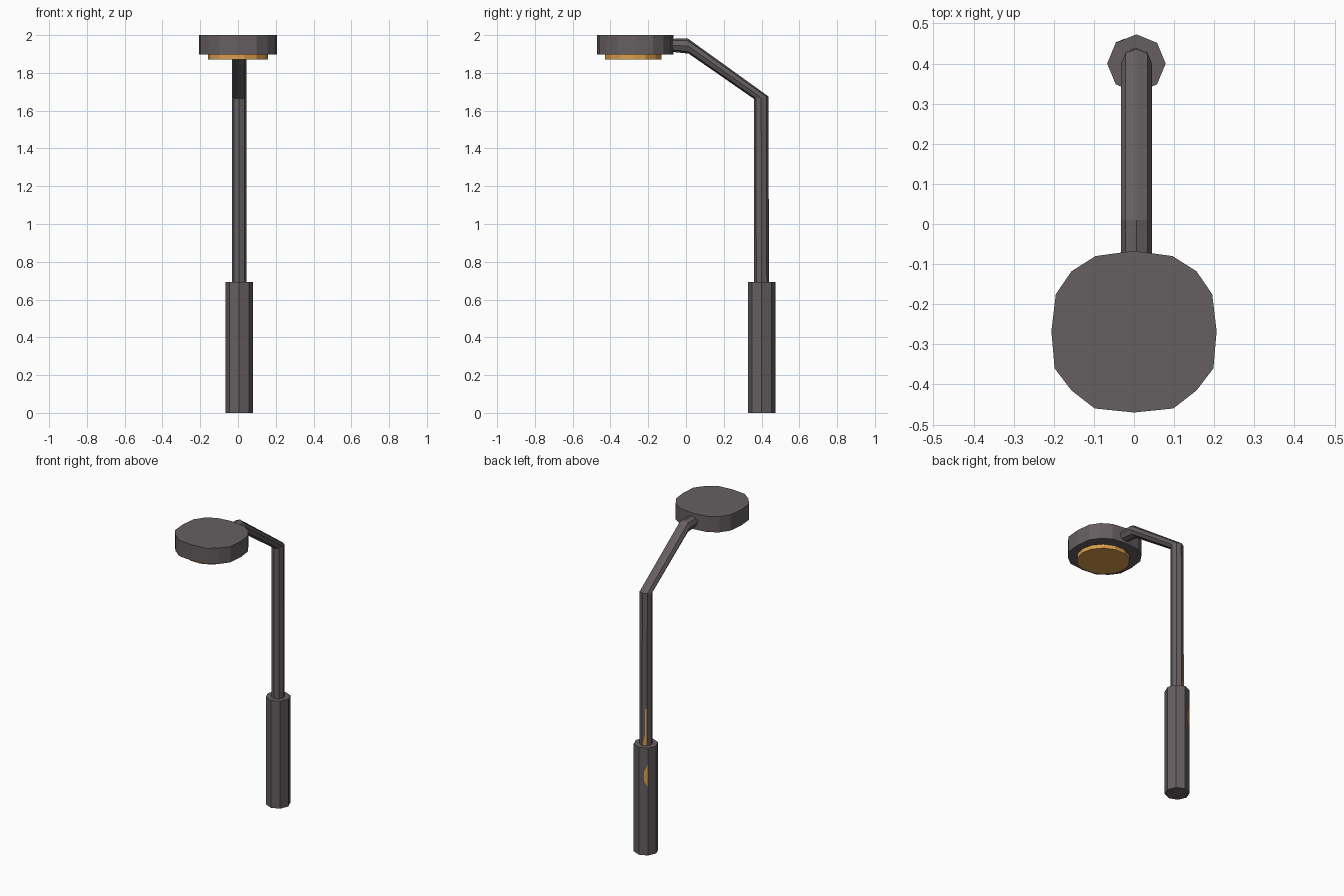
import bpy, math
from mathutils import Vector

if "Cube" in bpy.data.objects:
    bpy.data.objects.remove(bpy.data.objects["Cube"])


def material(name, rgb):
    m = bpy.data.materials.new(name)
    m.diffuse_color = (*rgb, 1)
    m.use_nodes = True
    m.node_tree.nodes["Principled BSDF"].inputs["Base Color"].default_value = m.diffuse_color
    return m


METAL = material("dark grey metal", (0.13, 0.113, 0.118))
AMBER = material("amber", (0.70, 0.34, 0.075))


def loft(name, rings, mat):
    """Skin a list of equal-sized rings and cap both ends."""
    n = len(rings[0])
    verts = [v for r in rings for v in r]
    faces = [[k * n + i, k * n + (i + 1) % n, (k + 1) * n + (i + 1) % n, (k + 1) * n + i]
             for k in range(len(rings) - 1) for i in range(n)]
    faces += [list(range(n))[::-1], [(len(rings) - 1) * n + i for i in range(n)]]
    me = bpy.data.meshes.new(name)
    me.from_pydata(verts, [], faces)
    me.materials.append(mat)
    ob = bpy.data.objects.new(name, me)
    bpy.context.collection.objects.link(ob)
    return ob


def ring(centre, u, v, n):
    c, u, v = Vector(centre), Vector(u), Vector(v)
    return [c + u * math.cos(2 * math.pi * i / n) + v * math.sin(2 * math.pi * i / n)
            for i in range(n)]


CX, CY = 0.006, 0.40
R_BASE, R_POLE = 0.073, 0.039

# Octagonal base sleeve
loft("base", [ring((CX, CY, z), (R_BASE, 0, 0), (0, R_BASE, 0), 8) for z in (0, 0.693)], METAL)

# Pole rising, leaning forward, then running level into the head
loft("pole", [
    ring((CX, CY, 0.68), (R_POLE, 0, 0), (0, R_POLE, 0), 8),
    ring((CX, CY - 0.002, 1.669), (R_POLE, 0, 0), (0, R_POLE, 0.006), 8),
    ring((CX, 0.012, 1.942), (R_POLE, 0, 0), (0, -0.002, 0.04), 8),
    ring((CX, -0.10, 1.947), (R_POLE, 0, 0), (0, 0, 0.033), 8),
], METAL)

# Lamp head: slightly squarish sixteen-sided disc
half = [(0, -0.47), (0.098, -0.46), (0.156, -0.415), (0.198, -0.36), (0.206, -0.267),
        (0.195, -0.175), (0.156, -0.118), (0.096, -0.08), (0, -0.067)]
outline = half + [(-x, y) for x, y in half[-2:0:-1]]
loft("lamp_head", [[(x, y, z) for x, y in outline] for z in (1.898, 2.0)], METAL)

# Amber lens under the head
loft("lens", [ring((0, -0.28, z), (0.158, 0, 0), (0, 0.153, 0), 14) for z in (1.872, 1.91)], AMBER)


# Small amber paint chips on the back-left facet of base and pole
def chip(name, radius, points):
    """points: (distance along facet from its left edge, height)"""
    def corner(deg):
        a = math.radians(deg)
        return Vector((CX + radius * math.cos(a), CY + radius * math.sin(a), 0))
    p, q = corner(135), corner(90)
    along = (q - p).normalized()
    out = Vector((math.cos(math.radians(112.5)), math.sin(math.radians(112.5)), 0))
    loft(name, [[p + along * s + Vector((0, 0, z)) + out * d for s, z in points]
                for d in (-0.001, 0.001)], AMBER)


chip("base_chip", R_BASE, [(0, 0.44), (0, 0.59), (0.025, 0.54), (0.025, 0.48)])
chip("pole_chip", R_POLE, [(0, 0.69), (0, 0.93), (0.012, 0.93), (0.013, 0.76), (0.027, 0.69)])
